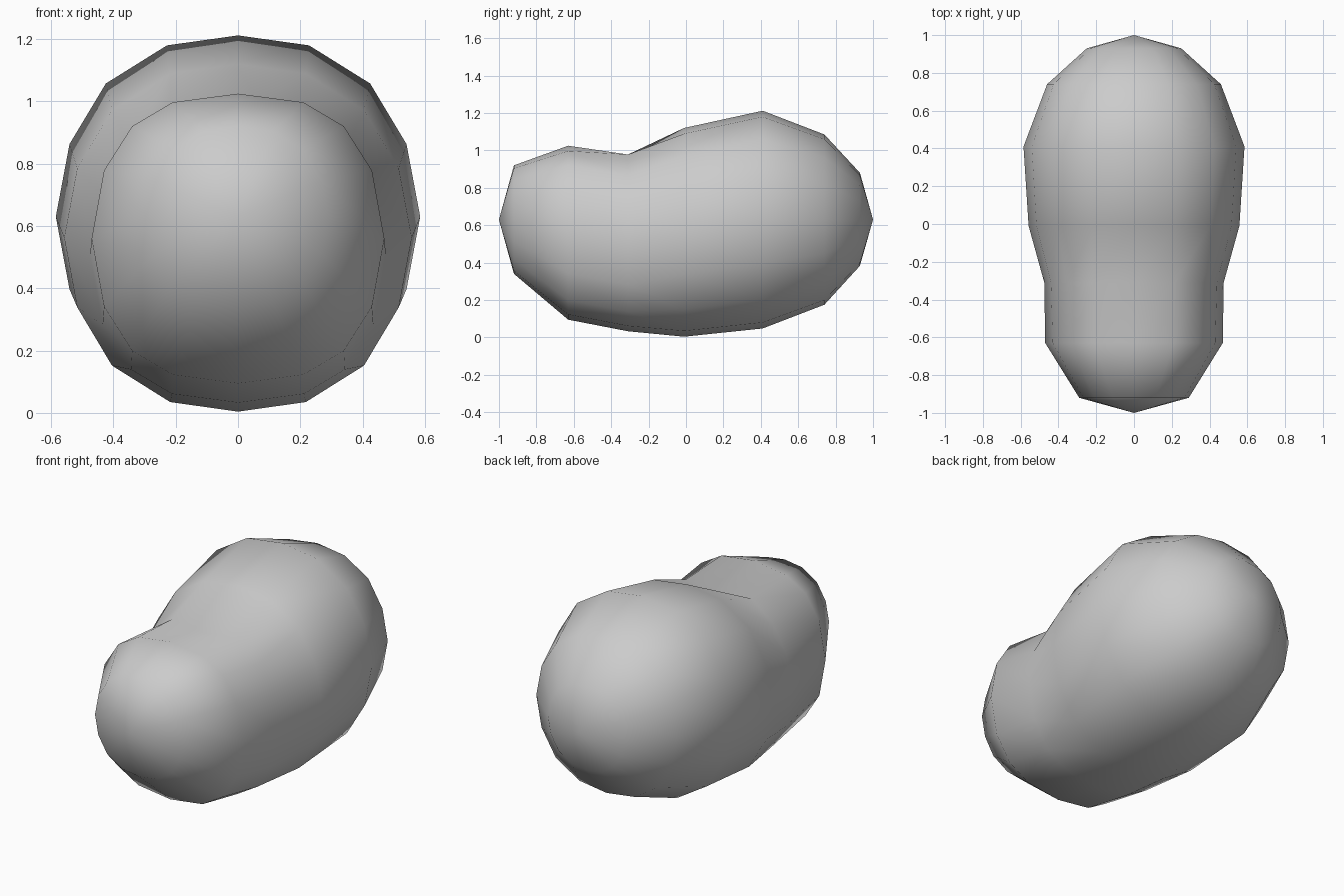
import bpy, bmesh

if "Cube" in bpy.data.objects:
    bpy.data.objects.remove(bpy.data.objects["Cube"])

# quarter cross-section factors (x, z) from top centre to side, 16-sided ring
ROUND = [(0, 1), (.39, .945), (.725, .735), (.925, .40), (1, 0)]
SQUARE = [(0, 1), (.447, .94), (.723, .775), (.915, .47), (1, 0)]
SADDLE = [(0, .955), (.455, 1), (.74, .76), (.925, .43), (1, 0)]

# stations: y, half width, bottom z, top z, upper section, lower section
STATIONS = [
    (-.92, .29, .34, .92, ROUND, ROUND),
    (-.63, .47, .095, 1.025, SQUARE, SQUARE),
    (-.31, .475, .033, .978, SADDLE, SQUARE),
    (-.01, .558, .004, 1.12, ROUND, ROUND),
    (.41, .585, .048, 1.212, ROUND, ROUND),
    (.74, .46, .175, 1.085, ROUND, ROUND),
    (.93, .25, .383, .88, ROUND, ROUND),
]


def ring(bm, y, w, lo, hi, up, down):
    c, h = (lo + hi) / 2, (hi - lo) / 2
    half = [(x * w, c + z * h) for x, z in up]
    half += [(x * w, c - z * h) for x, z in reversed(down[:-1])]
    pts = half + [(-x, z) for x, z in reversed(half[1:-1])]
    return [bm.verts.new((x, y, z)) for x, z in pts]


# bean-shaped body lofted along y
bm = bmesh.new()
rings = [ring(bm, *s) for s in STATIONS]
n = len(rings[0])
for a, b in zip(rings, rings[1:]):
    for i in range(n):
        j = (i + 1) % n
        bm.faces.new((a[i], a[j], b[j], b[i]))

# pointed poles closing front and back
for y, r in ((-1, rings[0]), (1, rings[-1])):
    pole = bm.verts.new((0, y, .63))
    for i in range(n):
        bm.faces.new((r[i], r[(i + 1) % n], pole))

bmesh.ops.recalc_face_normals(bm, faces=bm.faces[:])
for f in bm.faces:
    f.smooth = True
mesh = bpy.data.meshes.new("bean_body")
bm.to_mesh(mesh)
bm.free()
bpy.context.collection.objects.link(bpy.data.objects.new("bean_body", mesh))
